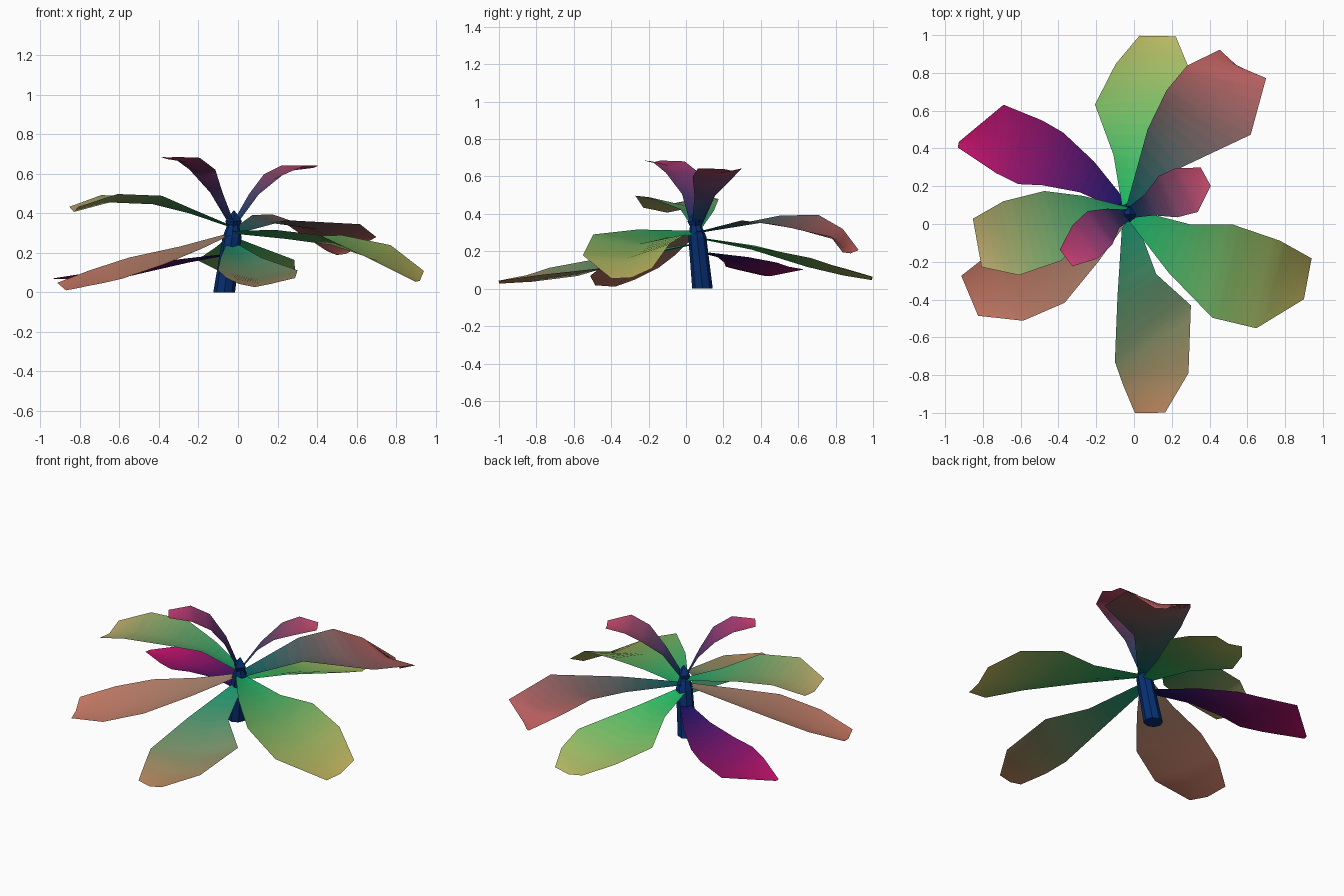
import bpy, math
from mathutils import Vector

if "Cube" in bpy.data.objects:
    bpy.data.objects.remove(bpy.data.objects["Cube"])


def material(name, rgb):
    m = bpy.data.materials.new(name)
    m.diffuse_color = (*[c ** 2.2 for c in rgb], 1)
    m.use_nodes = True
    m.node_tree.nodes["Principled BSDF"].inputs["Base Color"].default_value = m.diffuse_color
    return m


def make(name, verts, faces, mats, slots, smooth):
    me = bpy.data.meshes.new(name)
    me.from_pydata(verts, [], faces)
    for m in mats:
        me.materials.append(m)
    for p, s in zip(me.polygons, slots):
        p.material_index = s
        p.use_smooth = smooth
    me.update()
    ob = bpy.data.objects.new(name, me)
    bpy.context.collection.objects.link(ob)
    return ob


STEPS = 5  # colour bands per leaf section


def leaf(name, spine, base_rgb, tip_rgb, roll=(0, 0), skew=(0, 0, 0, 0, 0, 0), fold=0.1):
    """Creased blade: spine rows are (x, y, z, half width); skew pushes the left edge forward."""
    pts = [Vector(p[:3]) for p in spine]
    along = pts[-1] - pts[0]
    overall = Vector((along.x, along.y, 0)).normalized()
    rows = []
    for i, p in enumerate(pts):
        w = spine[i][3]
        local = pts[min(i + 1, len(pts) - 1)] - pts[max(i - 1, 0)]
        local = Vector((local.x, local.y, 0)).normalized()
        d = (overall + 0.5 * local).normalized()
        r = roll[0] + (roll[1] - roll[0]) * i / (len(pts) - 1)
        side = Vector((-d.y, d.x, r)) * w + d * skew[i]
        up = Vector((0, 0, fold * w))
        rows.append((p + side + up, p - up, p - side + up))
    fine = []
    for a, b in zip(rows, rows[1:]):
        fine += [[u.lerp(v, s / STEPS) for u, v in zip(a, b)] for s in range(STEPS)]
    fine.append(rows[-1])
    n = len(fine) - 1
    verts = [v for r in fine for v in r]
    faces, slots, mats = [], [], []
    for i in range(n):
        t = (fine[i][1] + fine[i + 1][1]) / 2 - pts[0]
        t = min(1, t.length / along.length)
        rgb = [a + (b - a) * t for a, b in zip(base_rgb, tip_rgb)]
        mats.append(material(f"{name}_{i}", rgb))
        for j in (0, 1):
            k = 3 * i + j
            faces.append((k, k + 1, k + 4, k + 3))
            slots.append(i)
    return make(name, verts, faces, mats, slots, True)


def tube(name, sides, rings, mat):
    """Stack of rings (x, y, z, radius) closed at both ends."""
    verts = [(x + r * math.cos(math.tau * k / sides), y + r * math.sin(math.tau * k / sides), z)
             for x, y, z, r in rings for k in range(sides)]
    faces = [(i * sides + k, i * sides + (k + 1) % sides,
              (i + 1) * sides + (k + 1) % sides, (i + 1) * sides + k)
             for i in range(len(rings) - 1) for k in range(sides)]
    faces += [tuple(reversed(range(sides))), tuple(range(len(verts) - sides, len(verts)))]
    return make(name, verts, faces, [mat], [0] * len(faces), False)


# Leaning stem and pointed bud
blue = material("stem_blue", (.06, .2, .45))
tube("stem", 8, [(-.07, .088, 0, .055), (-.03, .06, .28, .048), (-.025, .052, .34, .03)], blue)
tube("bud", 4, [(-.025, .052, .31, .02), (-.022, .05, .36, .042), (-.02, .05, .415, .002)], blue)

# Low and middle leaves
leaf("back_leaf", [(-.03, .07, .27, .03), (0, .35, .22, .11), (.04, .65, .14, .24),
                   (.095, .84, .09, .19), (.125, .995, .055, .095)],
     (.1, .75, .4), (.75, .74, .4), skew=(0, 0, -.06, -.03, -.015))
leaf("back_right_leaf", [(-.02, .06, .3, .03), (.16, .4, .365, .13), (.395, .59, .345, .25),
                         (.49, .805, .28, .2), (.5, .88, .195, .06)],
     (.05, .38, .38), (.78, .38, .38), roll=(.1, .1), skew=(0, .035, -.03, -.07, .02))
leaf("right_leaf", [(-.02, .05, .3, .03), (.24, -.13, .285, .14), (.47, -.25, .265, .25),
                    (.71, -.32, .185, .24), (.92, -.29, .07, .11)],
     (.08, .68, .4), (.72, .66, .35), roll=(-.25, .25), skew=(0, 0, -.035, 0, 0))
leaf("front_leaf", [(-.03, .05, .24, .03), (.015, -.325, .165, .11), (.1, -.58, .09, .22),
                    (.115, -.82, .055, .175), (.085, -1, .035, .08)],
     (.08, .6, .45), (.76, .54, .38), skew=(0, -.045, -.12, -.02, 0))
leaf("left_low_leaf", [(-.05, .04, .29, .03), (-.24, -.1, .215, .11), (-.46, -.24, .14, .2),
                       (-.67, -.33, .07, .2), (-.87, -.38, .022, .115)],
     (.6, .5, .42), (.8, .48, .4), roll=(-.03, -.13))
leaf("left_high_leaf", [(-.03, .06, .33, .03), (-.25, .06, .41, .09), (-.43, -.01, .465, .19),
                        (-.65, -.075, .475, .2), (-.83, -.1, .42, .13)],
     (.08, .6, .38), (.74, .66, .42), roll=(.05, 0))
leaf("back_left_leaf", [(-.06, .1, .19, .03), (-.25, .25, .16, .09), (-.43, .345, .125, .15),
                        (-.55, .38, .1, .18), (-.71, .45, .085, .18), (-.93, .42, .07, .015)],
     (.1, .1, .4), (.8, .1, .42), skew=(0, 0, 0, 0, -.03, 0))

# Small upright leaves at the crown
leaf("right_crown_leaf", [(-.02, .06, .34, .03), (.08, .1, .49, .06), (.18, .145, .585, .12),
                          (.28, .18, .63, .13), (.38, .25, .635, .055)],
     (.05, .25, .42), (.8, .3, .42))
leaf("left_crown_leaf", [(-.03, .05, .34, .03), (-.11, .03, .5, .06), (-.18, -.02, .61, .11),
                         (-.26, -.095, .67, .11), (-.36, -.18, .68, .055)],
     (.08, .2, .42), (.8, .25, .45))
